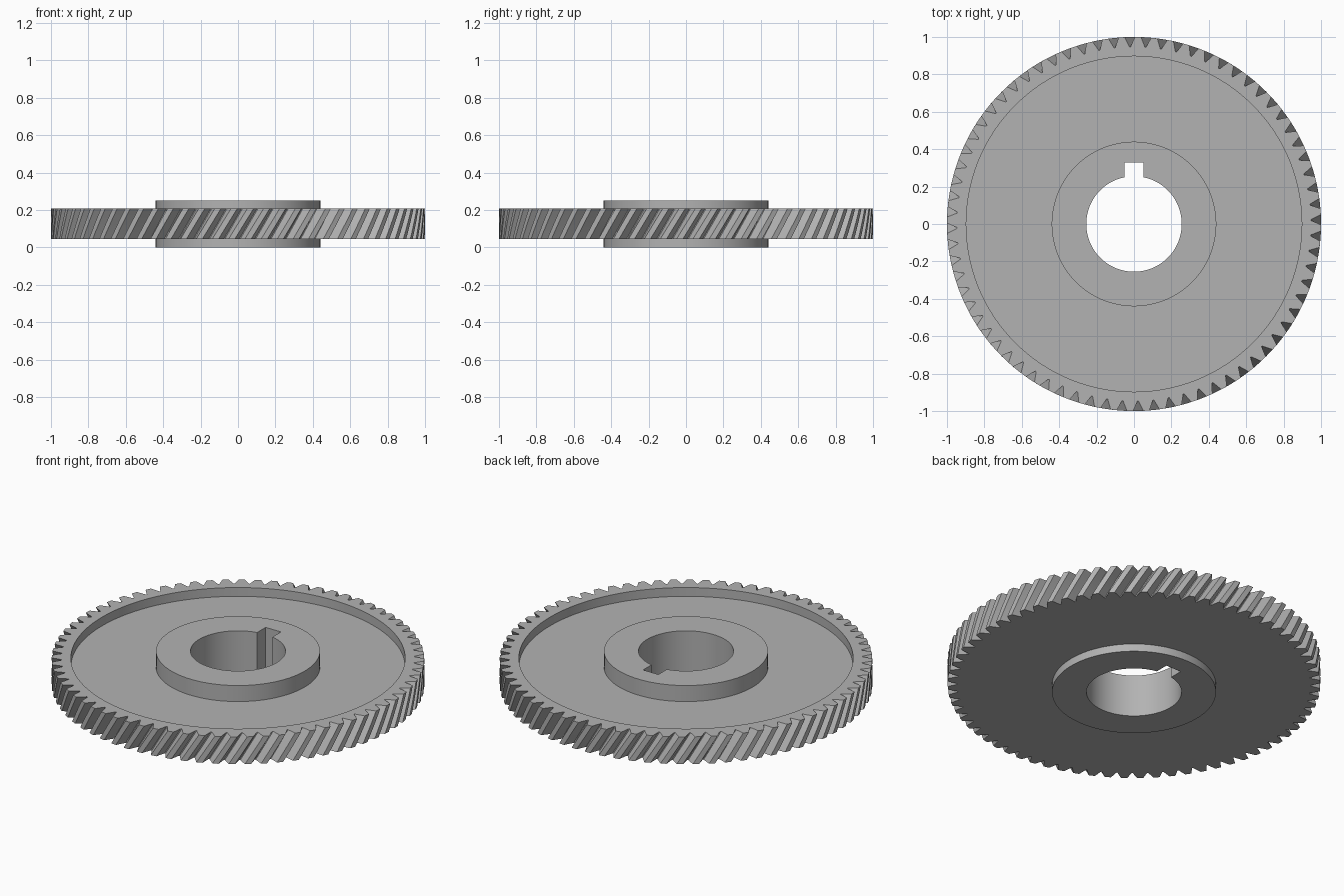
import bpy, bmesh
from math import sin, cos, pi, radians

if "Cube" in bpy.data.objects:
    bpy.data.objects.remove(bpy.data.objects["Cube"], do_unlink=True)

TEETH = 72
PITCH = 2 * pi / TEETH
TWIST = 0.1            # helix rotation from lower to upper face
PHASE = radians(1.3)   # angle of a notch centre on the upper face
RIM_LOW, RIM_HIGH, FLOOR, HUB_TOP = 0.045, 0.207, 0.155, 0.25
HUB_R, BORE_R, RIM_R, ROOT_R = 0.44, 0.255, 0.897, 0.947

steel = bpy.data.materials.new("steel grey")
steel.use_nodes = True
grey = (0.45, 0.45, 0.45, 1)
steel.diffuse_color = grey
steel.node_tree.nodes["Principled BSDF"].inputs["Base Color"].default_value = grey


def circle(radius, z):
    """Plain ring with four points per tooth, to match the tooth outline."""
    n = TEETH * 4
    return [(radius * cos(PHASE + i * 2 * pi / n), radius * sin(PHASE + i * 2 * pi / n), z)
            for i in range(n)]


def tooth_outline(z):
    """Outline with a V-shaped notch between neighbouring teeth."""
    turn = PHASE - TWIST * (RIM_HIGH - z) / (RIM_HIGH - RIM_LOW)
    notch = [(-0.027, 1), (-0.003, ROOT_R), (0.003, ROOT_R), (0.027, 1)]
    return [(r * cos(turn + k * PITCH + a), r * sin(turn + k * PITCH + a), z)
            for k in range(TEETH) for a, r in notch]


# Gear wheel: closed skin running from the lower hub, over the teeth, to the bore
STEPS = 5
teeth = [tooth_outline(RIM_LOW + (RIM_HIGH - RIM_LOW) * s / STEPS) for s in range(STEPS + 1)]
rings = [circle(HUB_R, 0), circle(HUB_R, RIM_LOW), *teeth,
         circle(RIM_R, RIM_HIGH), circle(RIM_R, FLOOR), circle(HUB_R, FLOOR),
         circle(HUB_R, HUB_TOP), circle(BORE_R, HUB_TOP), circle(BORE_R, 0)]
bm = bmesh.new()
loops = [[bm.verts.new(p) for p in ring] for ring in rings]
for low, high in zip(loops, loops[1:] + loops[:1]):
    for i in range(len(low)):
        j = (i + 1) % len(low)
        bm.faces.new((low[i], low[j], high[j], high[i]))
bmesh.ops.recalc_face_normals(bm, faces=bm.faces)
mesh = bpy.data.meshes.new("gear_wheel")
bm.to_mesh(mesh)
bm.free()
mesh.materials.append(steel)
gear = bpy.data.objects.new("gear_wheel", mesh)
bpy.context.collection.objects.link(gear)

# Keyway: square slot cut through the bore wall
bpy.ops.mesh.primitive_cube_add(size=1, location=(0, 0.23, 0.125))
cutter = bpy.context.object
cutter.name = "keyway_cutter"
cutter.scale = (0.1, 0.2, 0.5)
cutter.data.materials.append(steel)
cutter.hide_render = True
bpy.context.view_layer.objects.active = gear
cut = gear.modifiers.new("keyway", 'BOOLEAN')
cut.operation = 'DIFFERENCE'
cut.solver = 'EXACT'
cut.object = cutter
bpy.ops.object.modifier_apply(modifier=cut.name)
bpy.data.objects.remove(cutter, do_unlink=True)

# Smooth round walls, crisp teeth and rims
bpy.ops.object.select_all(action='DESELECT')
gear.select_set(True)
bpy.ops.object.shade_smooth_by_angle(angle=radians(20))
